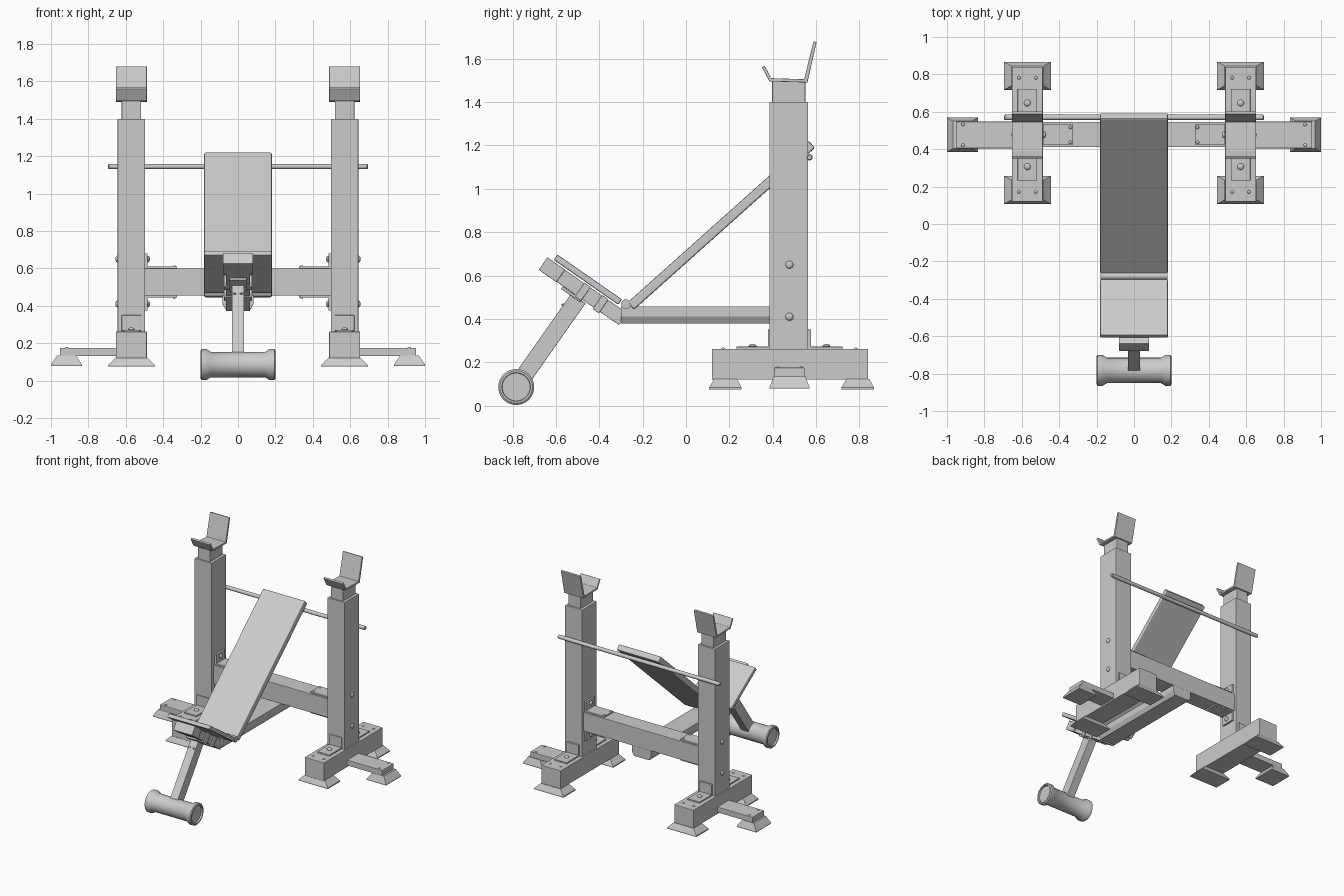
import bpy, bmesh
from math import radians, cos, sin, pi
from mathutils import Matrix, Vector

if "Cube" in bpy.data.objects:
    bpy.data.objects.remove(bpy.data.objects["Cube"])


def finish(name, bm, bevel=0.0, smooth=False):
    bmesh.ops.recalc_face_normals(bm, faces=bm.faces)
    me = bpy.data.meshes.new(name)
    bm.to_mesh(me)
    bm.free()
    ob = bpy.data.objects.new(name, me)
    bpy.context.collection.objects.link(ob)
    if bevel:
        m = ob.modifiers.new("bevel", 'BEVEL')
        m.width, m.segments, m.limit_method = bevel, 2, 'ANGLE'
    if smooth:
        bpy.ops.object.select_all(action='DESELECT')
        ob.select_set(True)
        bpy.context.view_layer.objects.active = ob
        bpy.ops.object.shade_smooth_by_angle(angle=radians(35))
    return ob


def box(name, center, size, tilt=0.0, bevel=0.003):
    """Box given by centre and size, tilted about the x axis (degrees)."""
    bm = bmesh.new()
    bmesh.ops.create_cube(bm, size=1, matrix=Matrix.Translation(center)
                          @ Matrix.Rotation(radians(tilt), 4, 'X')
                          @ Matrix.Diagonal((*size, 1)))
    return finish(name, bm, bevel)


def span(name, x, y, z, bevel=0.003):
    """Axis-aligned box given by its ranges."""
    r = (x, y, z)
    return box(name, [(a + b) / 2 for a, b in r], [abs(b - a) for a, b in r], 0, bevel)


def prism(name, pts, lo, hi, axis, bevel=0.0):
    """Polygon extruded along x (points are y,z) or along y (points are x,z)."""
    bm = bmesh.new()
    put = (lambda p, t: (t, p[0], p[1])) if axis == 'x' else (lambda p, t: (p[0], t, p[1]))
    face = bm.faces.new([bm.verts.new(put(p, lo)) for p in pts])
    ext = bmesh.ops.extrude_face_region(bm, geom=[face])
    move = Vector(put((0, 0), hi - lo))
    bmesh.ops.translate(bm, vec=move, verts=[v for v in ext["geom"] if isinstance(v, bmesh.types.BMVert)])
    return finish(name, bm, bevel)


def lathe_x(name, profile, y, z, n=32):
    """Profile of (x, radius) turned around an x-parallel axis."""
    bm = bmesh.new()
    rings = [[bm.verts.new((x, y + r * cos(2 * pi * i / n), z + r * sin(2 * pi * i / n)))
              for i in range(n)] for x, r in profile]
    for a, b in zip(rings, rings[1:]):
        for i in range(n):
            j = (i + 1) % n
            bm.faces.new((a[i], a[j], b[j], b[i]))
    bm.faces.new(rings[0])
    bm.faces.new(rings[-1])
    return finish(name, bm, 0, True)


def bolt(name, pos, r, axis='z'):
    """Flattened dome bolt head."""
    d = {'x': (0.6, 1, 1), 'z': (1, 1, 0.6)}[axis]
    bm = bmesh.new()
    bmesh.ops.create_uvsphere(bm, u_segments=12, v_segments=8, radius=r,
                              matrix=Matrix.Translation(pos) @ Matrix.Diagonal((*d, 1)))
    return finish(name, bm, 0, True)


def foot(name, cx, cy, bottom, top, z0, z1):
    """Flared foot with a thin lip."""
    bm = bmesh.new()
    loops = []
    for (w, d), z in ((bottom, z0), (bottom, z0 + 0.008), (top, z1)):
        loops.append([bm.verts.new((cx + sx * w / 2, cy + sy * d / 2, z))
                      for sx, sy in ((-1, -1), (1, -1), (1, 1), (-1, 1))])
    for a, b in zip(loops, loops[1:]):
        for i in range(4):
            j = (i + 1) % 4
            bm.faces.new((a[i], a[j], b[j], b[i]))
    bm.faces.new(loops[0])
    bm.faces.new(loops[-1])
    return finish(name, bm)


YC = 0.477
for s, side in ((-1, "left"), (1, "right")):
    X = 0.57 * s
    # upright post with telescoping top
    span(f"{side}_post", (X - .073, X + .073), (.385, .563), (.255, 1.40))
    span(f"{side}_inner_post", (X - .052, X + .052), (.397, .55), (1.38, 1.495))
    # bar hook
    prism(f"{side}_bar_hook", [(.362, 1.568), (.393, 1.51), (.545, 1.505), (.588, 1.68),
                               (.602, 1.676), (.56, 1.49), (.385, 1.495), (.35, 1.56)],
          X - .083, X + .083, 'x', .003)
    # base beam, its feet and plates
    span(f"{side}_base_beam", (X - .083, X + .083), (.12, .84), (.12, .262))
    for e, cy in (("front", .182), ("back", .792)):
        d = -1 if e == "front" else 1
        foot(f"{side}_{e}_foot", X, cy, (.25, .15), (.17, .105), .075, .123)
        for k in (-1, 1):
            bolt(f"{side}_{e}_base_screw", (X + .045 * k, YC + .305 * d, .262), .009)
        edge = YC + .09 * d
        span(f"{side}_{e}_base_plate", (X - .052, X + .052), (edge, YC + .245 * d), (.26, .272), .002)
        span(f"{side}_{e}_post_plate", (X - .052, X + .052), (edge - .01 * d, edge + .01 * d), (.26, .35), .002)
        bolt(f"{side}_{e}_base_bolt", (X, YC + .17 * d, .274), .018)
    # outer stabiliser
    span(f"{side}_stabiliser", (.64 * s, .953 * s), (.405, .547), (.132, .175))
    foot(f"{side}_stabiliser_foot", .917 * s, YC, (.166, .184), (.10, .146), .078, .134)
    for k in (-1, 1):
        bolt(f"{side}_stabiliser_screw", (.915 * s, YC + .055 * k, .175), .009)
    # cross beam brackets, above and below
    for k, lvl in ((1, "upper"), (-1, "lower")):
        zc = .5275 + .0775 * k
        span(f"{side}_{lvl}_bracket", (.325 * s, .5 * s), (.425, .535), (zc - .006, zc + .006), .002)
        span(f"{side}_{lvl}_bracket_plate", (.483 * s, .5 * s), (.425, .535),
             (zc - .006 * k, zc + .075 * k), .002)
        zb = .53 + .12 * k
        bolt(f"{side}_{lvl}_inner_bolt", (.481 * s, YC, zb), .018, 'x')
        bolt(f"{side}_{lvl}_outer_bolt", (.645 * s, YC, zb), .018, 'x')
        for j in (-1, 1):
            bolt(f"{side}_{lvl}_bracket_screw", (.34 * s, YC + .04 * j, zc + .006 * k), .009)

# beam between posts, and rear rod
span("cross_beam", (-.5, .5), (.412, .545), (.455, .60))
lathe_x("back_rod", [(-.695, .01), (-.69, .0145), (.69, .0145), (.695, .01)], .57, 1.145, 16)

# bench spine, chamfered underneath
prism("bench_spine", [(-.083, .457), (-.083, .41), (-.065, .378), (.065, .378), (.083, .41), (.083, .457)],
      -.30, .545, 'y', .002)

# pads and hinge
box("back_pad", (0, .1625, .832), (.362, 1.12, .045), 41.8, .008)
box("seat_pad", (0, -.4526, .581), (.362, .363, .03), -34.8, .006)
lathe_x("pad_hinge", [(-.178, .022), (.178, .022)], -.277, .468, 20)

# seat frame: box, wider front block and two bands
T = -34.8
along, down = Vector((0, .821, -.571)), Vector((0, -.571, -.821))
start = Vector((0, -.64, .683))
box("seat_frame", start + along * .225 + down * .0335, (.13, .45, .067), T)
box("seat_front_block", start + along * .05 + down * .034, (.16, .10, .07), T)
for i, t in enumerate((.225, .325)):
    box(f"seat_band_{i + 1}", start + along * t + down * .036, (.15, .035, .078), T)

# front leg and roller
leg_dir = Vector((0, .575, .818))
roller = Vector((0, -.783, .086))
box("front_leg", roller + leg_dir * .25, (.066, .08, .50), -35.1)
box("front_leg_plate", start + along * .19 + down * .075, (.09, .11, .014), T)
for k in (-1, 1):
    bolt("front_leg_bolt", roller + leg_dir * .435 + Vector((.018 * k, -.033, .023)), .009)
half = [(.188, .064), (.20, .066), (.20, .075), (.194, .083), (.168, .083), (.145, .068)]
lathe_x("roller", [(-x, r) for x, r in half] + half[::-1], roller.y, roller.z, 32)
